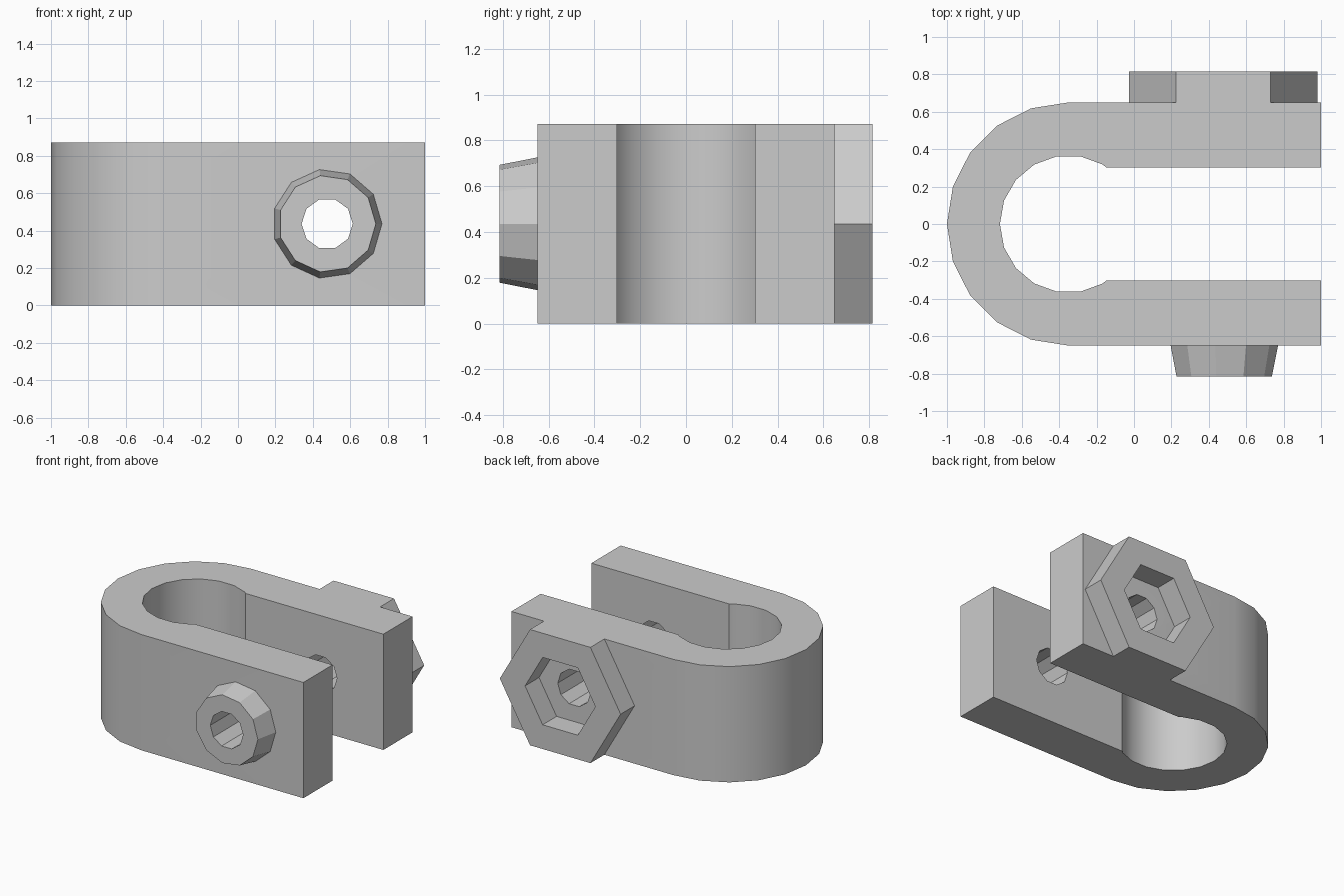
import bpy, bmesh
from math import cos, sin, pi, radians, sqrt
from mathutils import Matrix

HEIGHT = 0.872
BEND_X, BEND_R = -0.35, 0.65       # centre and outer radius of the bend
BORE_R, SLOT = 0.367, 0.302        # inner bore radius and half slot width
BOLT_X, BOLT_Z = 0.477, HEIGHT / 2
OUT = 0.816                        # how far boss and nut reach along y

cube = bpy.data.objects.get("Cube")
if cube:
    bpy.data.objects.remove(cube, do_unlink=True)

grey = bpy.data.materials.new("plain_grey")
grey.use_nodes = True
grey.diffuse_color = (0.6, 0.6, 0.6, 1)
grey.node_tree.nodes["Principled BSDF"].inputs["Base Color"].default_value = grey.diffuse_color


def finish(name, bm):
    bmesh.ops.recalc_face_normals(bm, faces=bm.faces)
    mesh = bpy.data.meshes.new(name)
    bm.to_mesh(mesh)
    bm.free()
    mesh.materials.append(grey)
    obj = bpy.data.objects.new(name, mesh)
    bpy.context.collection.objects.link(obj)
    return obj


def prism(name, profile, height):
    """Extrude a plan outline straight up from the ground."""
    bm = bmesh.new()
    face = bm.faces.new([bm.verts.new((x, y, 0)) for x, y in profile])
    top = bmesh.ops.extrude_face_region(bm, geom=[face])["geom"]
    bmesh.ops.translate(bm, vec=(0, 0, height),
                        verts=[v for v in top if isinstance(v, bmesh.types.BMVert)])
    return finish(name, bm)


def bolt_solid(name, sides, y0, y1, r0, r1):
    """Polygonal frustum on the bolt axis, one corner pointing to +x."""
    bm = bmesh.new()
    rings = []
    for y, r in ((y0, r0), (y1, r1)):
        rings.append([bm.verts.new((BOLT_X + r * cos(2 * pi * i / sides), y,
                                    BOLT_Z + r * sin(2 * pi * i / sides)))
                      for i in range(sides)])
        bm.faces.new(rings[-1])
    a, b = rings
    for i in range(sides):
        j = (i + 1) % sides
        bm.faces.new((a[i], a[j], b[j], b[i]))
    return finish(name, bm)


def cut(target, cutter):
    """Subtract the cutter, then remove nothing but the overlap."""
    cutter.hide_render = True
    mod = target.modifiers.new("hole", 'BOOLEAN')
    mod.operation = 'DIFFERENCE'
    mod.solver = 'EXACT'
    mod.object = cutter
    bpy.context.view_layer.objects.active = target
    bpy.ops.object.modifier_apply(modifier=mod.name)


def arc(radius, limit, step):
    """Points around the bend, measured from its -x tip."""
    return [(BEND_X - radius * cos(radians(a)), radius * sin(radians(a)))
            for a in range(-limit, limit + 1, step)]


# U-shaped clamp body: outer bend, then the bore and slot back inside
lip_x = BEND_X + sqrt(BORE_R ** 2 - SLOT ** 2) - 0.007
outer = [(1, -BEND_R)] + arc(BEND_R, 90, 18) + [(1, BEND_R)]
inner = [(1, -SLOT), (lip_x, -SLOT)] + arc(BORE_R, 120, 20) + [(lip_x, SLOT), (1, SLOT)]
body = prism("clamp_body", outer + inner[::-1], HEIGHT)

# Tapered boss on the front arm and hexagonal nut seat on the back arm
boss = bolt_solid("front_boss", 11, -BEND_R, -OUT, 0.293, 0.26)
nut = bolt_solid("nut_seat", 6, BEND_R, OUT, HEIGHT / sqrt(3), HEIGHT / sqrt(3))

# Bolt hole through both arms and the boss, nut pocket through the seat
hole = bolt_solid("bolt_hole_cutter", 10, -1, 1, 0.137, 0.137)
pocket = bolt_solid("nut_pocket_cutter", 6, BEND_R - 0.1, 1, 0.293, 0.293)
cut(body, hole)
cut(boss, hole)
cut(nut, pocket)
for cutter in (hole, pocket):
    bpy.data.objects.remove(cutter, do_unlink=True)

# Smooth bend and bore, crisp facets elsewhere
for part in (body, boss, nut):
    bpy.ops.object.select_all(action='DESELECT')
    part.select_set(True)
    bpy.context.view_layer.objects.active = part
    bpy.ops.object.shade_smooth_by_angle(angle=radians(25))
